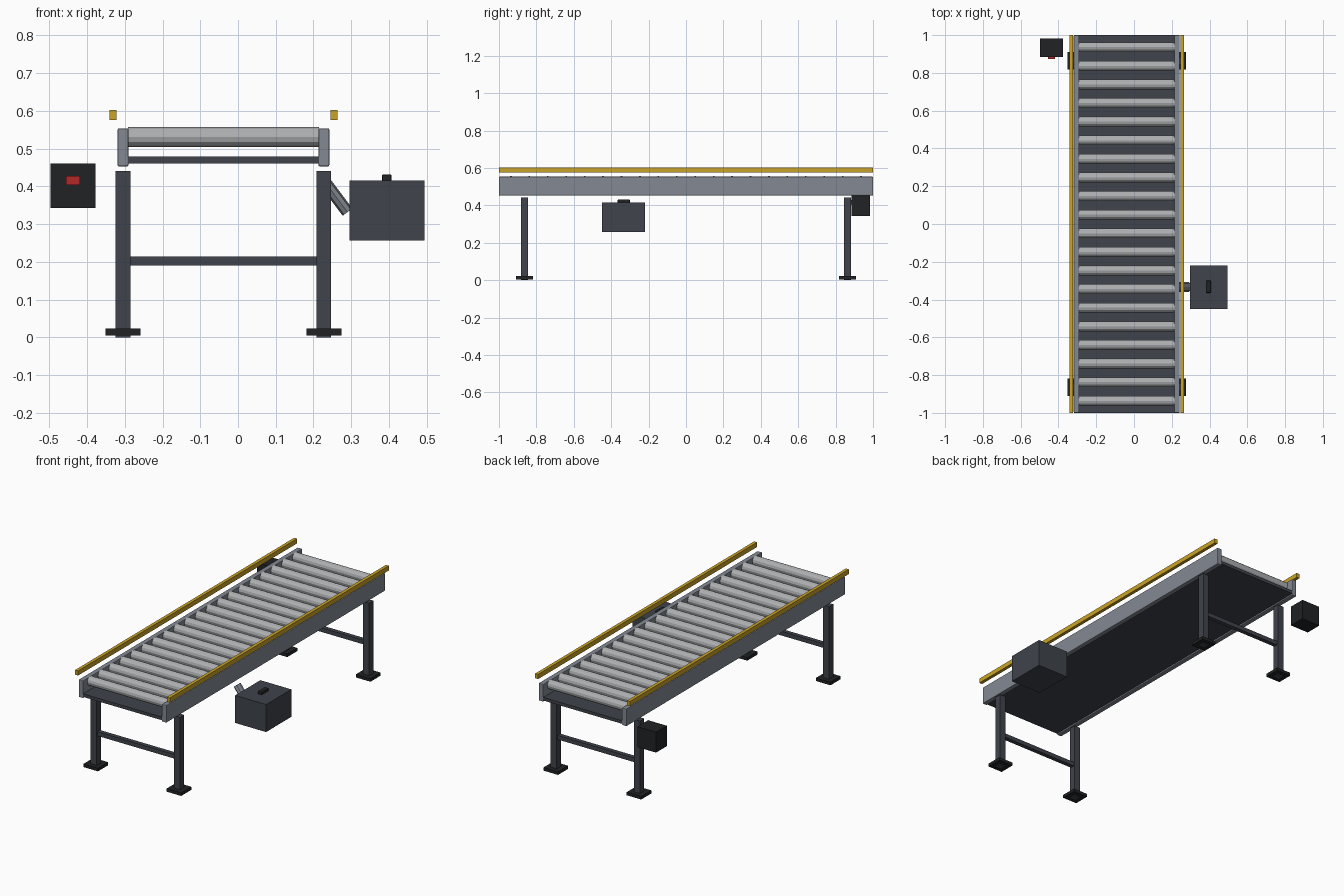
import bpy, math
from mathutils import Vector

if "Cube" in bpy.data.objects:
    bpy.data.objects.remove(bpy.data.objects["Cube"])


def material(name, r, g, b):
    m = bpy.data.materials.new(name)
    m.diffuse_color = (r, g, b, 1)
    m.use_nodes = True
    m.node_tree.nodes["Principled BSDF"].inputs["Base Color"].default_value = m.diffuse_color
    return m


STEEL = material("steel", 0.23, 0.25, 0.29)
ROLLER = material("roller_metal", 0.42, 0.43, 0.44)
DARK = material("dark_frame", 0.05, 0.056, 0.07)
BLACK = material("black", 0.015, 0.016, 0.018)
YELLOW = material("yellow", 0.6, 0.37, 0.02)
RED = material("red", 0.45, 0.02, 0.02)


def box(name, xs, ys, zs, mat, bevel=0):
    """Box from its extents along x, y and z."""
    bpy.ops.mesh.primitive_cube_add(size=1, location=[(a + b) / 2 for a, b in (xs, ys, zs)])
    o = bpy.context.object
    o.name = name
    o.scale = [b - a for a, b in (xs, ys, zs)]
    bpy.ops.object.transform_apply(location=False, rotation=False, scale=True)
    o.data.materials.append(mat)
    if bevel:
        mod = o.modifiers.new("bevel", 'BEVEL')
        mod.width = bevel
        mod.segments = 2
    return o


def rod(name, p, q, rx, ry, sides, mat):
    """Cylinder between two points, with its own radius on each cross axis."""
    p, q = Vector(p), Vector(q)
    bpy.ops.mesh.primitive_cylinder_add(vertices=sides, radius=1, depth=(q - p).length,
                                        location=(p + q) / 2)
    o = bpy.context.object
    o.name = name
    o.scale = (rx, ry, 1)
    o.rotation_euler = (0, math.atan2(q.x - p.x, q.z - p.z), 0)
    o.data.materials.append(mat)
    return o


CX = -0.0385  # centre line of the conveyor

# Side rails, guards, legs and feet, mirrored about the centre line
for s, side in ((-1, "left"), (1, "right")):
    def span(a, b):
        return sorted((CX + s * a, CX + s * b))
    box(f"{side}_side_rail", span(0.2515, 0.2805), (-1, 1), (0.453, 0.554), STEEL, 0.004)
    box(f"{side}_guard_rail", span(0.2835, 0.3025), (-1, 1), (0.576, 0.603), YELLOW)
    for y, end in ((-0.864, "front"), (0.864, "back")):
        box(f"{end}_{side}_leg", span(0.2465, 0.2855), (y - 0.0195, y + 0.0195), (0, 0.441), DARK)
        box(f"{end}_{side}_foot", span(0.2195, 0.3125), (y - 0.046, y + 0.046), (0.005, 0.023), BLACK)

# Cross braces between the legs
for y, end in ((-0.864, "front"), (0.864, "back")):
    box(f"{end}_cross_brace", (CX - 0.248, CX + 0.248), (y - 0.0125, y + 0.0125), (0.19, 0.214), DARK)

# Bed pan below the rollers
box("bed_pan", (CX - 0.253, CX + 0.253), (-1, 1), (0.461, 0.479), DARK)

# Rollers
for i in range(20):
    y = -0.936 + i * 1.872 / 19
    rod(f"roller_{i + 1}", (CX - 0.253, y, 0.531), (CX + 0.253, y, 0.531), 0.026, 0.026, 12, ROLLER)

# Drive motor with its handle and drive strut
box("motor_housing", (0.296, 0.494), (-0.449, -0.219), (0.257, 0.416), DARK)
box("motor_handle", (0.381, 0.407), (-0.365, -0.3), (0.41, 0.432), BLACK, 0.004)
rod("drive_strut", (0.228, -0.333, 0.415), (0.29, -0.333, 0.332), 0.016, 0.026, 8, STEEL)

# Control box with stop button
box("control_box", (-0.497, -0.377), (0.885, 0.983), (0.343, 0.461), BLACK)
box("stop_button", (-0.456, -0.418), (0.874, 0.89), (0.404, 0.428), RED)
